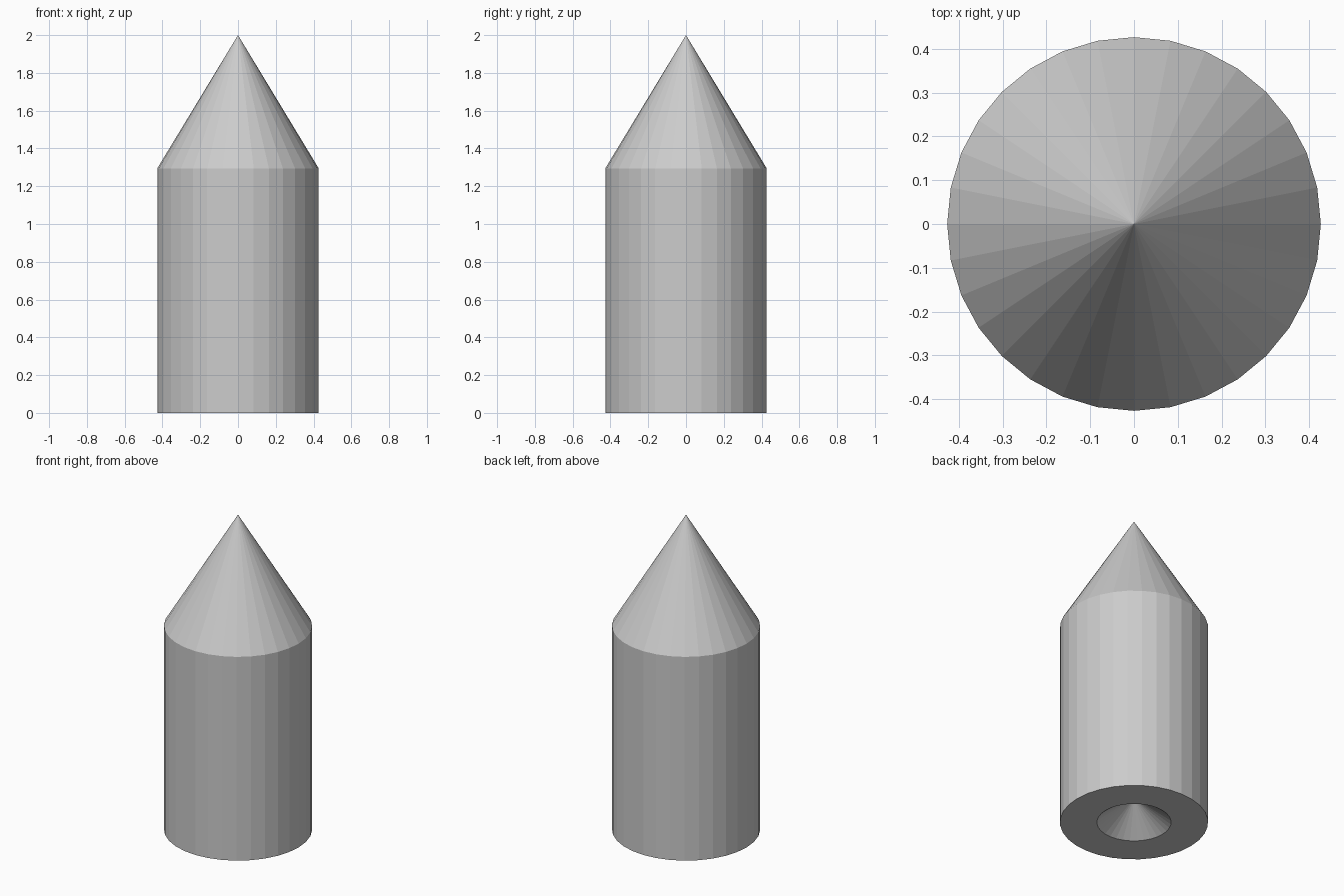
import bpy, bmesh, math

if "Cube" in bpy.data.objects:
    bpy.data.objects.remove(bpy.data.objects["Cube"])

SIDES = 32


def lathe(name, profile):
    """Revolve (radius, z) points around z; a radius of 0 makes a single tip."""
    bm = bmesh.new()
    rings = []
    for r, z in profile:
        n = SIDES if r > 0 else 1
        rings.append([bm.verts.new((r * math.cos(2 * math.pi * i / SIDES),
                                    r * math.sin(2 * math.pi * i / SIDES), z))
                      for i in range(n)])
    for a, b in zip(rings, rings[1:]):
        for i in range(SIDES):
            j = (i + 1) % SIDES
            quad = [a[i % len(a)], a[j % len(a)], b[j % len(b)], b[i % len(b)]]
            bm.faces.new(list(dict.fromkeys(quad)))
    bmesh.ops.recalc_face_normals(bm, faces=bm.faces)
    mesh = bpy.data.meshes.new(name)
    bm.to_mesh(mesh)
    bm.free()
    obj = bpy.data.objects.new(name, mesh)
    bpy.context.collection.objects.link(obj)
    return obj


# Pointed slug: conical base recess, flat rim, straight wall, conical nose
lathe("pointed_slug", [(0, 0.16), (0.214, 0), (0.427, 0), (0.427, 1.295), (0, 2)])
